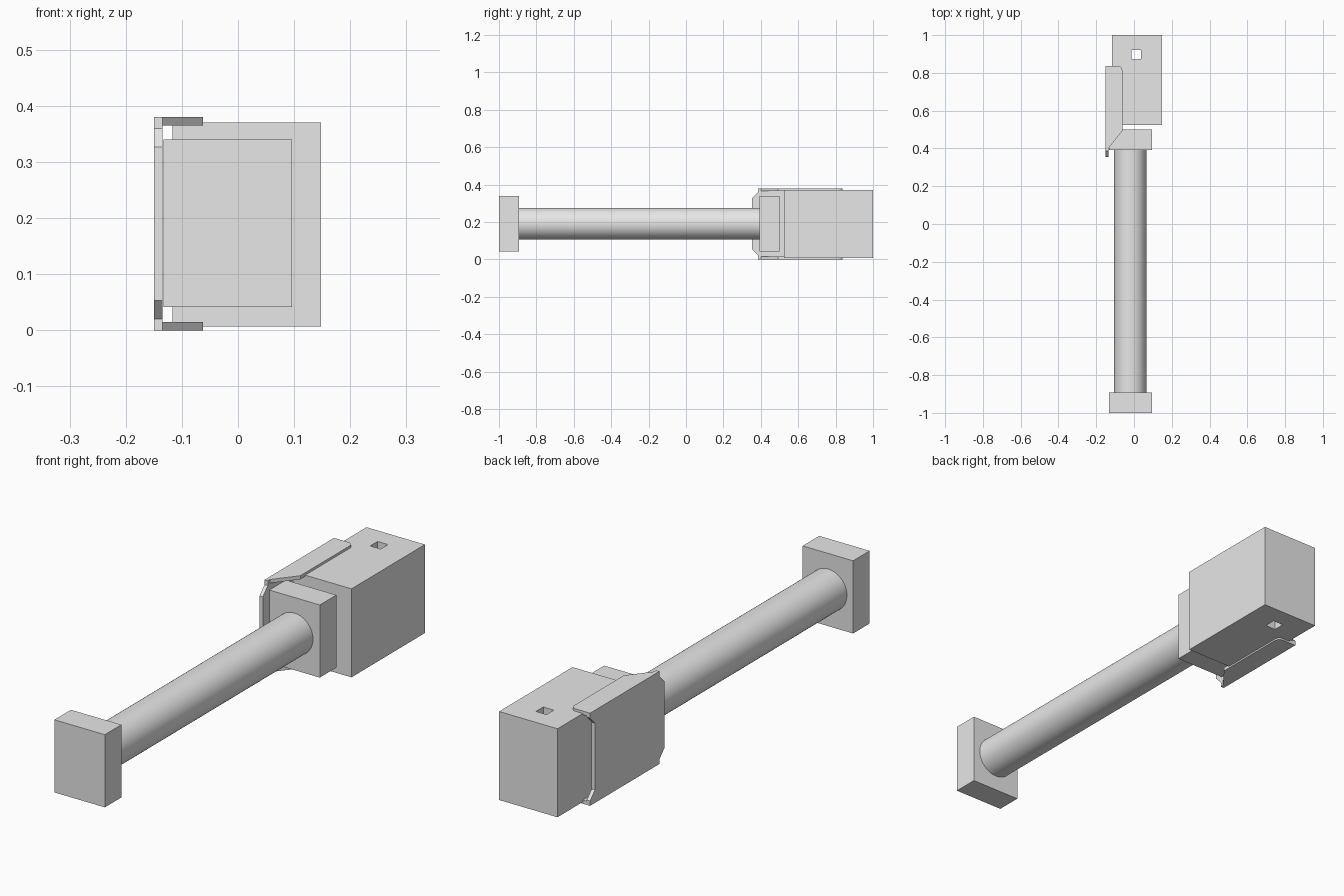
import bpy
import bmesh
import math
from mathutils import Vector

if "Cube" in bpy.data.objects:
    bpy.data.objects.remove(bpy.data.objects["Cube"], do_unlink=True)

GREY = (0.8, 0.8, 0.8, 1.0)
grey = bpy.data.materials.new("light grey")
grey.use_nodes = True
grey.diffuse_color = GREY
grey.node_tree.nodes["Principled BSDF"].inputs["Base Color"].default_value = GREY


def finish(name, bm):
    """Turn a bmesh into a named grey object."""
    bmesh.ops.recalc_face_normals(bm, faces=bm.faces)
    mesh = bpy.data.meshes.new(name)
    bm.to_mesh(mesh)
    bm.free()
    mesh.materials.append(grey)
    obj = bpy.data.objects.new(name, mesh)
    bpy.context.collection.objects.link(obj)
    return obj


def prism(bm, points, offset):
    """Extrude a flat outline along an offset."""
    face = bm.faces.new([bm.verts.new(p) for p in points])
    ext = bmesh.ops.extrude_face_region(bm, geom=[face], use_keep_orig=True)
    verts = [g for g in ext["geom"] if isinstance(g, bmesh.types.BMVert)]
    bmesh.ops.translate(bm, verts=verts, vec=Vector(offset))


def box(name, x, y, z):
    bm = bmesh.new()
    outline = [(x[0], y[0], z[0]), (x[1], y[0], z[0]), (x[1], y[1], z[0]), (x[0], y[1], z[0])]
    prism(bm, outline, (0, 0, z[1] - z[0]))
    return finish(name, bm)


def activate(obj):
    bpy.ops.object.select_all(action="DESELECT")
    obj.select_set(True)
    bpy.context.view_layer.objects.active = obj


# End plates on both ends of the rod
PLATE_X, PLATE_Z = (-0.133, 0.096), (0.042, 0.34)
box("front_end_plate", PLATE_X, (-1.0, -0.893), PLATE_Z)
box("rear_end_plate", PLATE_X, (0.393, 0.5), PLATE_Z)

# Round rod between the plates
bpy.ops.mesh.primitive_cylinder_add(vertices=64, radius=0.085, depth=1.286,
                                    location=(-0.02, -0.25, 0.191),
                                    rotation=(math.pi / 2, 0, 0))
rod = bpy.context.object
rod.name = "rod"
rod.data.materials.append(grey)
bpy.ops.object.shade_smooth_by_angle()

# Rear block with a square hole from top to bottom
block = box("rear_block", (-0.117, 0.148), (0.524, 1.0), (0.007, 0.37))
cutter = box("hole_cutter", (-0.012, 0.036), (0.873, 0.921), (-0.1, 0.5))
cutter.hide_render = True
cut = block.modifiers.new("hole", "BOOLEAN")
cut.object = cutter
cut.operation = "DIFFERENCE"
cut.solver = "EXACT"
activate(block)
bpy.ops.object.modifier_apply(modifier=cut.name)
bpy.data.objects.remove(cutter, do_unlink=True)

# Folded side bracket: upright sheet with a front tongue and a matching rear notch
OUT, INN, TIP, TOP, T = -0.15, -0.135, -0.062, 0.38, 0.015
bm = bmesh.new()
steps = [(0, 0), (0.02, 0), (0.053, -0.032), (0.327, -0.032), (0.36, 0), (TOP, 0)]
sheet = [(OUT, 0.386 + d, z) for z, d in steps]
sheet += [(OUT, 0.836 + d, z) for z, d in reversed(steps)]
prism(bm, sheet, (INN - OUT, 0, 0))

# Top and bottom flanges, slanted at the front and rounded at the rear corner
R = 0.022
flange = [(INN, 0.4), (TIP, 0.492)]
for i in range(7):
    a = math.radians(15 * i)
    flange.append((TIP - R + R * math.cos(a), 0.836 - R + R * math.sin(a)))
flange.append((INN, 0.836))
for z in (0, TOP - T):
    prism(bm, [(x, y, z) for x, y in flange], (0, 0, T))
finish("side_bracket", bm)
